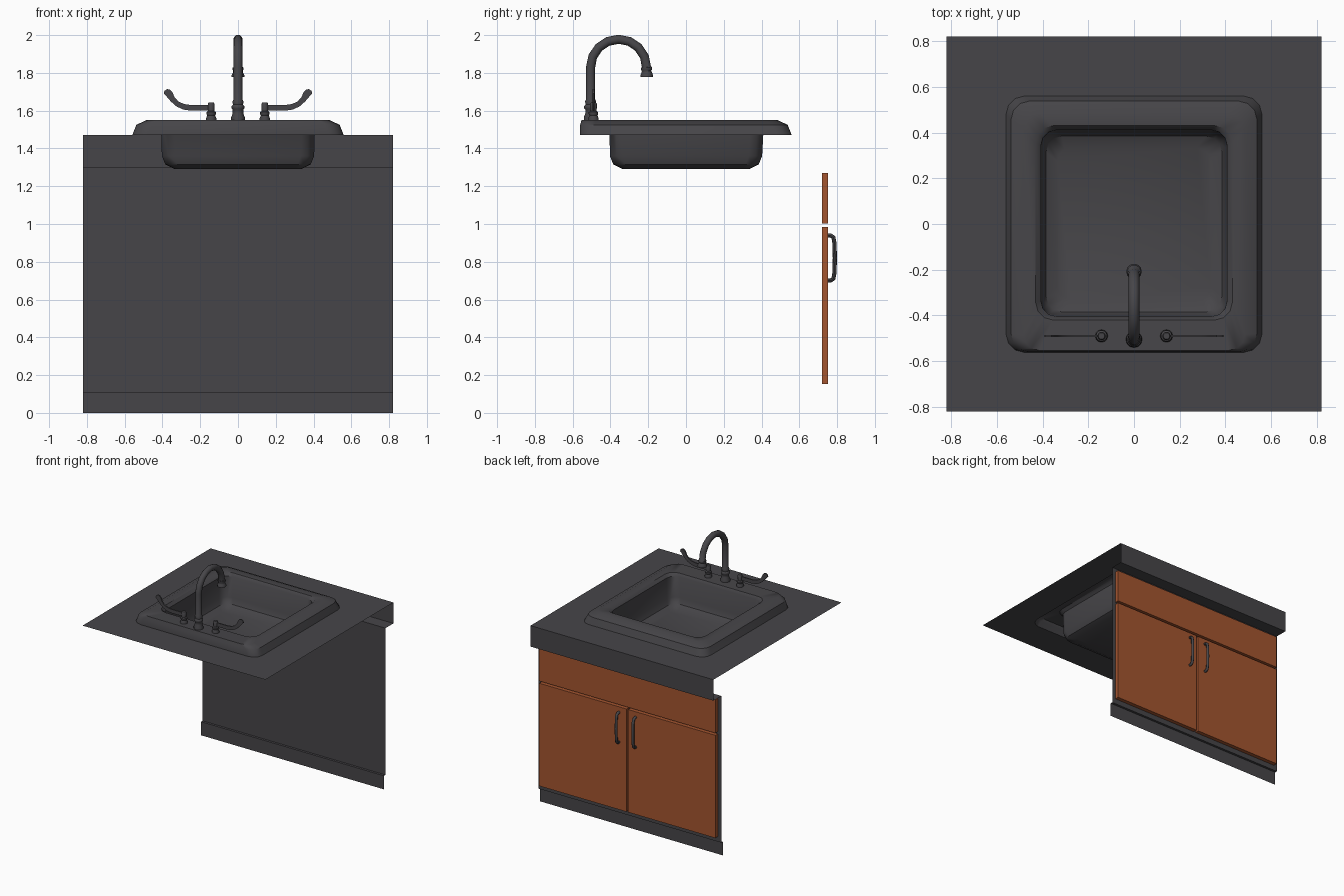
import bpy, bmesh, math
from mathutils import Vector

if "Cube" in bpy.data.objects:
    bpy.data.objects.remove(bpy.data.objects["Cube"])


def material(name, rgb):
    m = bpy.data.materials.new(name)
    m.diffuse_color = (*rgb, 1)
    m.use_nodes = True
    m.node_tree.nodes["Principled BSDF"].inputs["Base Color"].default_value = m.diffuse_color
    return m


DARK = material("dark_grey", (0.062, 0.060, 0.066))
WOOD = material("reddish_wood", (0.37, 0.09, 0.028))


def finish(bm, name, mat, smooth=None, recalc=True):
    if recalc:
        bmesh.ops.recalc_face_normals(bm, faces=bm.faces[:])
    me = bpy.data.meshes.new(name)
    bm.to_mesh(me)
    bm.free()
    me.materials.append(mat)
    if smooth:
        me.shade_smooth()
        me.set_sharp_from_angle(angle=math.radians(smooth))
    ob = bpy.data.objects.new(name, me)
    bpy.context.collection.objects.link(ob)
    return ob


def loft(bm, rings, closed=True):
    """Join successive rings of vertices with quads."""
    for a, b in zip(rings, rings[1:]):
        n = len(a)
        for i in range(n if closed else n - 1):
            j = (i + 1) % n
            bm.faces.new((a[i], a[j], b[j], b[i]))


def tube(name, x, path, sides=12):
    """Sweep a circle along (y, z, radius) points at a given x."""
    bm = bmesh.new()
    pts = [Vector((x, p[0], p[1])) for p in path]
    side, rings = Vector((1, 0, 0)), []
    for i, p in enumerate(pts):
        t = (pts[min(i + 1, len(pts) - 1)] - pts[max(i - 1, 0)]).normalized()
        up = t.cross(side)
        r = path[i][2]
        rings.append([bm.verts.new(p + r * (math.cos(a) * side + math.sin(a) * up))
                      for a in (2 * math.pi * k / sides for k in range(sides))])
    loft(bm, rings)
    bm.faces.new(rings[0])
    bm.faces.new(rings[-1])
    return finish(bm, name, DARK, 45)


def box(name, x0, x1, y0, y1, z0, z1, mat):
    bm = bmesh.new()
    bmesh.ops.create_cube(bm, size=1)
    for v in bm.verts:
        v.co = ((x0 + x1) / 2 + v.co.x * (x1 - x0), (y0 + y1) / 2 + v.co.y * (y1 - y0),
                (z0 + z1) / 2 + v.co.z * (z1 - z0))
    return finish(bm, name, mat)


def rounded_ring(bm, hx, y0, y1, z, r, seg=3):
    """Rounded rectangle of vertices, counter-clockwise from above."""
    out = []
    corners = [(hx - r, y1 - r), (r - hx, y1 - r), (r - hx, y0 + r), (hx - r, y0 + r)]
    for q, (cx, cy) in enumerate(corners):
        for k in range(seg + 1):
            a = math.pi / 2 * (q + k / seg)
            out.append(bm.verts.new((cx + r * math.cos(a), cy + r * math.sin(a), z)))
    return out


# Sink: rim and bowl as one shell
RIM = (0.56, -0.562, 0.56, 1.47, 0.08)
bm = bmesh.new()
rings = [rounded_ring(bm, *s) for s in (
    RIM,
    (0.538, -0.56, 0.538, 1.525, 0.08),
    (0.485, -0.553, 0.485, 1.55, 0.07),
    (0.43, -0.42, 0.43, 1.547, 0.075),
    (0.408, -0.405, 0.412, 1.525, 0.07),
    (0.403, -0.403, 0.403, 1.36, 0.07),
    (0.385, -0.385, 0.385, 1.315, 0.07),
    (0.335, -0.335, 0.335, 1.29, 0.06))]
loft(bm, rings)
bm.faces.new(rings[-1])
for f in bm.faces:
    f.normal_update()
finish(bm, "sink", DARK, 40, recalc=False)

# Countertop sheet with a hole under the rim
bm = bmesh.new()
hole = rounded_ring(bm, *RIM)
outer = [bm.verts.new((x, y, 1.47)) for x, y in ((.82, .82), (-.82, .82), (-.82, -.82), (.82, -.82))]
# each side quad plus corner fans between outer square and hole
n = len(hole) // 4
for q in range(4):
    arc = hole[q * n:(q + 1) * n]
    for a, b in zip(arc, arc[1:]):
        bm.faces.new((outer[q], b, a))
    bm.faces.new((outer[q], outer[(q + 1) % 4], hole[(q + 1) * n % len(hole)], arc[-1]))
for f in bm.faces:
    f.normal_update()
    if f.normal.z < 0:
        f.normal_flip()
finish(bm, "countertop", DARK, recalc=False)

# Counter apron, cabinet face and recessed kick board: a stepped sheet
bm = bmesh.new()
profile = [(.82, 1.47), (.82, 1.30), (.719, 1.30), (.719, .11), (.70, .11), (.70, 0)]
rows = [[bm.verts.new((x, y, z)) for x in (-.82, .82)] for y, z in profile]
loft(bm, rows, closed=False)
bm.normal_update()
if sum(f.normal.y for f in bm.faces) < 0:
    bmesh.ops.reverse_faces(bm, faces=bm.faces[:])
finish(bm, "cabinet_face", DARK, recalc=False)

# Drawer front, doors and pulls
box("drawer_front", -.79, .79, .72, .752, 1.003, 1.27, WOOD)
pull = [(.75, .70, .011), (.765, .70, .011), (.78, .71, .011), (.786, .74, .011), (.788, .82, .011)]
pull += [(y, 1.64 - z, r) for y, z, r in pull[-2::-1]]
for s, side in ((-1, "left"), (1, "right")):
    xs = sorted((s * .008, s * .79))
    box(f"door_{side}", xs[0], xs[1], .72, .752, .152, .985, WOOD)
    tube(f"door_pull_{side}", s * .075, pull, 8)

# Gooseneck spout with turned base and flared tip
spout = [(-.505, z, r) for z, r in (
    (1.54, .036), (1.565, .036), (1.585, .028), (1.605, .028), (1.612, .034), (1.625, .034),
    (1.632, .027), (1.65, .029), (1.66, .024))]
for k in range(9):
    a = math.pi * (1 - k / 8)
    spout.append((-.357 + .148 * math.cos(a), 1.83 + .148 * math.sin(a), .024))
spout += [(-.209, 1.828, .030), (-.209, 1.818, .030), (-.209, 1.81, .025),
          (-.208, 1.80, .028), (-.208, 1.788, .034), (-.208, 1.778, .034)]
tube("faucet_spout", 0, spout)

# Tap posts and flat curved levers
lever = [(.14, 1.60), (.25, 1.60), (.29, 1.606), (.325, 1.622), (.355, 1.648), (.378, 1.675),
         (.392, 1.69), (.39, 1.705), (.375, 1.714), (.36, 1.712), (.347, 1.697), (.335, 1.67),
         (.315, 1.648), (.285, 1.635), (.25, 1.63), (.14, 1.63)]
post = [(-.49, z, r) for z, r in (
    (1.54, .028), (1.56, .027), (1.575, .021), (1.582, .025), (1.592, .025), (1.598, .017),
    (1.636, .018), (1.642, .014))]
for s, side in ((-1, "left"), (1, "right")):
    tube(f"tap_post_{side}", s * .142, post)
    bm = bmesh.new()
    plates = [[bm.verts.new((s * x, y, z)) for x, z in lever] for y in (-.495, -.485)]
    loft(bm, plates)
    for p in plates:
        bm.faces.new(p)
    finish(bm, f"tap_lever_{side}", DARK, 40)
